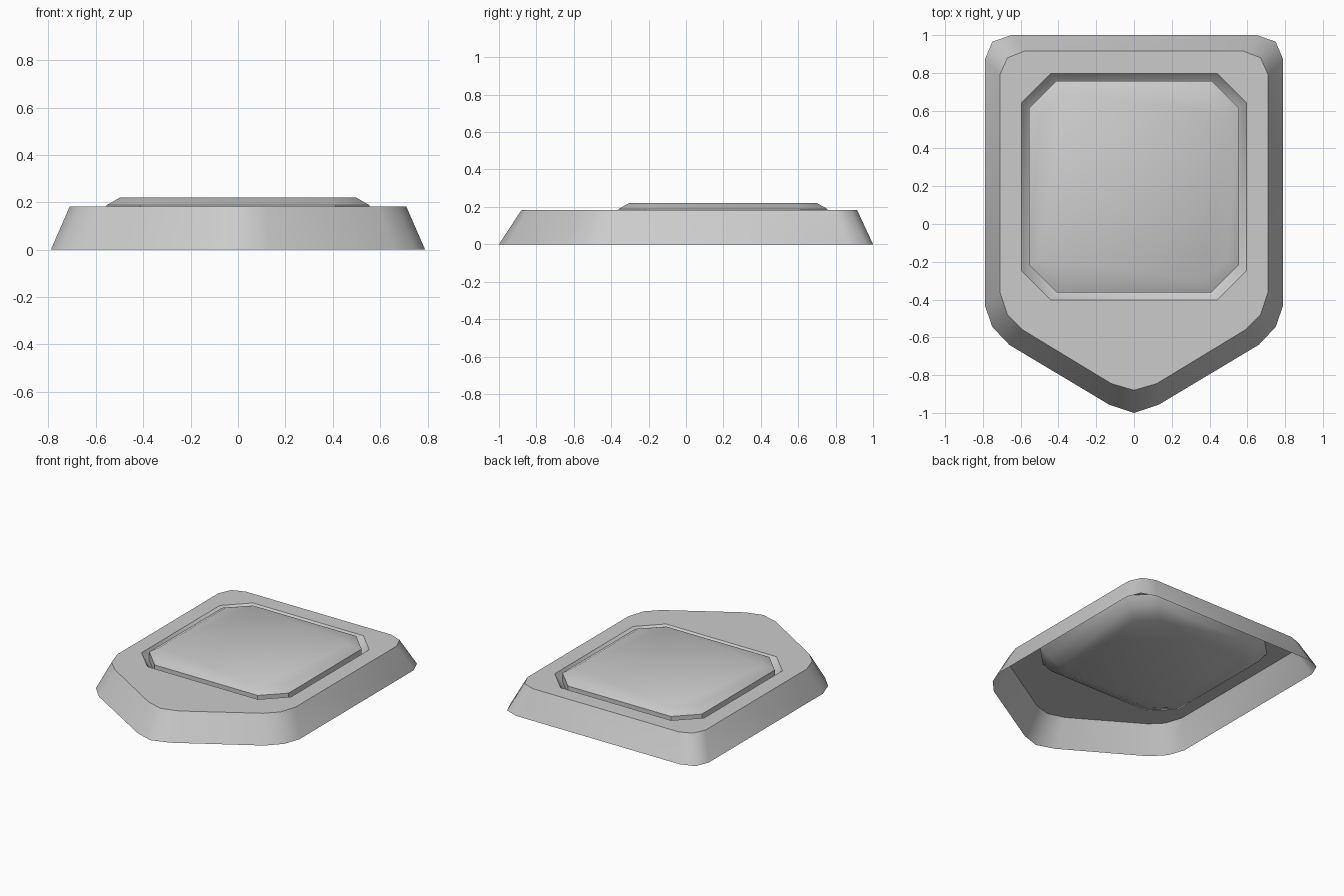
import bpy
import bmesh
from mathutils import Vector

cube = bpy.data.objects.get("Cube")
if cube:
    bpy.data.objects.remove(cube, do_unlink=True)

# One plain grey for everything
grey = bpy.data.materials.new("light_grey")
grey.use_nodes = True
COLOUR = (0.6, 0.6, 0.6, 1.0)
grey.diffuse_color = COLOUR
bsdf = grey.node_tree.nodes["Principled BSDF"]
bsdf.inputs["Base Color"].default_value = COLOUR
bsdf.inputs["Roughness"].default_value = 0.6


def mirrored(half):
    """Close a right-hand outline (back to front) across x = 0."""
    return half + [(-x, y) for x, y in reversed(half) if x > 0]


def octagon(scale):
    """Chamfered rectangle shared by the recess and the panel."""
    half = [(0.44, 0.60), (0.595, 0.445), (0.595, -0.445), (0.44, -0.60)]
    return [(x * scale, 0.198 + y * scale) for x, y in mirrored(half)]


def ring(bm, outline, z):
    return [bm.verts.new((x, y, z)) for x, y in outline]


def bridge(bm, a, b):
    for i in range(len(a)):
        j = (i + 1) % len(a)
        bm.faces.new((a[i], a[j], b[j], b[i]))


def loop_edges(bm, verts):
    return [bm.edges.get((v, verts[(i + 1) % len(verts)])) for i, v in enumerate(verts)]


def finish(bm, name, angle):
    bmesh.ops.recalc_face_normals(bm, faces=bm.faces)
    # Open shells: make sure the level faces point up
    if sum(f.normal.z * f.calc_area() for f in bm.faces) < 0:
        bmesh.ops.reverse_faces(bm, faces=bm.faces)
    mesh = bpy.data.meshes.new(name)
    bm.to_mesh(mesh)
    bm.free()
    obj = bpy.data.objects.new(name, mesh)
    bpy.context.collection.objects.link(obj)
    mesh.materials.append(grey)
    bpy.ops.object.select_all(action='DESELECT')
    obj.select_set(True)
    bpy.context.view_layer.objects.active = obj
    bpy.ops.object.shade_smooth_by_angle(angle=angle)
    return obj


# Shield-shaped shell, open underneath, with a recess sunk into its top
base_half = [(0.65, 1.0), (0.75, 0.965), (0.79, 0.87), (0.79, -0.43),
             (0.75, -0.545), (0.66, -0.64), (0.13, -0.957), (0.0, -1.0)]
top_half = [(0.58, 0.915), (0.67, 0.88), (0.71, 0.79), (0.71, -0.36),
            (0.67, -0.48), (0.59, -0.56), (0.12, -0.845), (0.0, -0.88)]
bm = bmesh.new()
base = ring(bm, mirrored(base_half), 0.0)
rim = ring(bm, mirrored(top_half), 0.183)
bridge(bm, base, rim)

# Recess: steep wall, shallow slope, flat floor
mouth = ring(bm, octagon(1.0), 0.183)
wall = ring(bm, octagon(0.933), 0.125)
floor = ring(bm, octagon(0.775), 0.08)
bridge(bm, mouth, wall)
bridge(bm, wall, floor)
bm.faces.new(floor)

# Flat top between the rim and the recess
bmesh.ops.triangle_fill(bm, use_beauty=True, normal=Vector((0, 0, 1)),
                        edges=loop_edges(bm, rim) + loop_edges(bm, mouth))
finish(bm, "shield_base", 0.70)

# Raised panel sitting in the recess, with a bevelled edge
bm = bmesh.new()
levels = [(0.933, 0.127), (0.933, 0.188), (0.838, 0.22)]
rings = [ring(bm, octagon(s), z) for s, z in levels]
for lower, upper in zip(rings, rings[1:]):
    bridge(bm, lower, upper)
bm.faces.new(rings[-1])
finish(bm, "raised_panel", 0.43)
